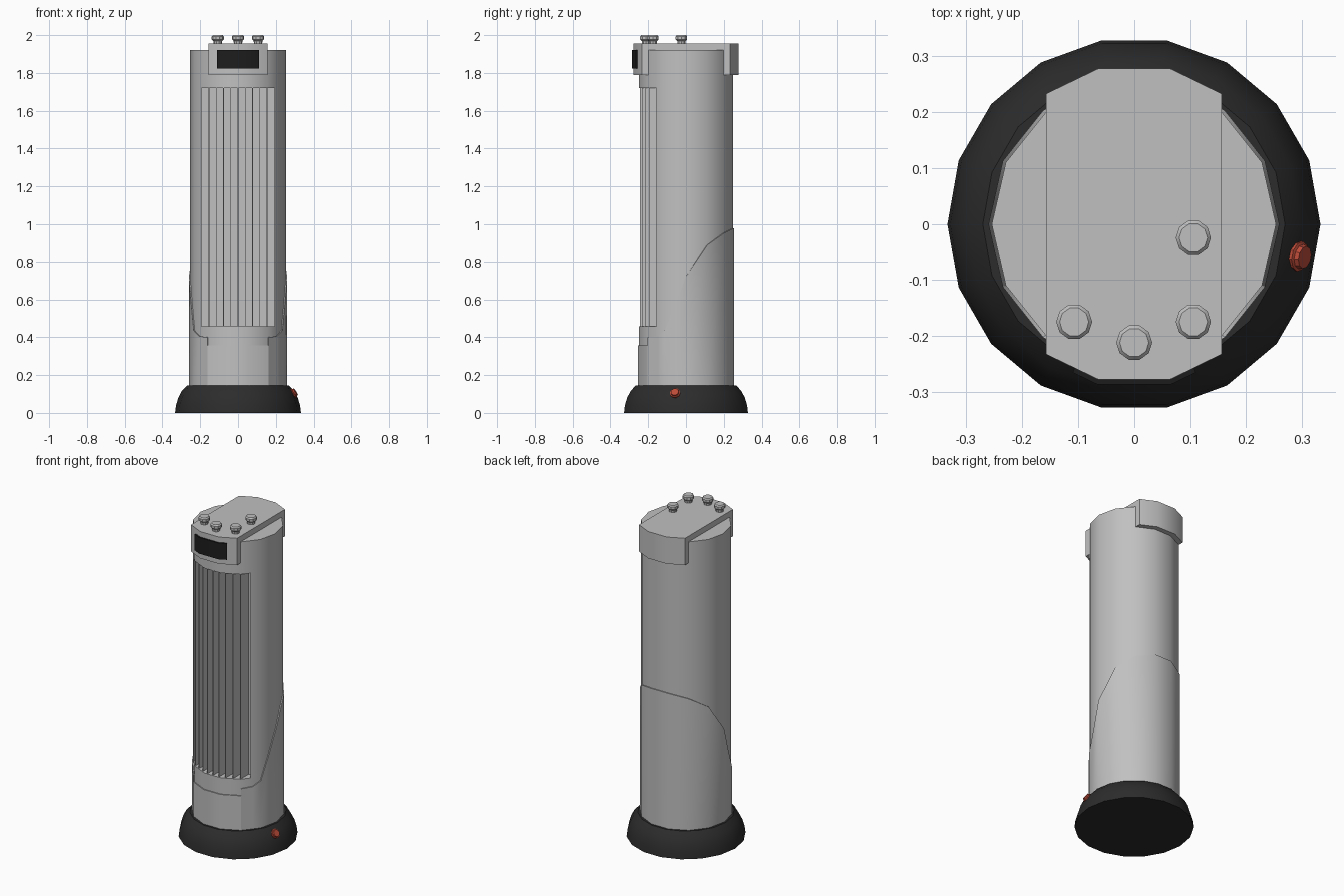
import bpy, bmesh, math
from mathutils import Vector

cube = bpy.data.objects.get("Cube")
if cube:
    bpy.data.objects.remove(cube, do_unlink=True)


def material(name, rgb):
    m = bpy.data.materials.new(name)
    m.use_nodes = True
    m.diffuse_color = (*rgb, 1)
    m.node_tree.nodes["Principled BSDF"].inputs["Base Color"].default_value = (*rgb, 1)
    return m


GREY = material("light_grey", (0.53, 0.53, 0.53))
BLACK = material("matte_black", (0.025, 0.025, 0.025))
SCREEN = material("screen_black", (0.012, 0.012, 0.012))
RED = material("switch_red", (0.5, 0.07, 0.04))

SIDES = 14


def ring(k, r):
    """Point on the 14-sided outline, k edges round from the front centre."""
    i = math.floor(k - 0.5)
    a, b = [Vector((r * math.cos(t), r * math.sin(t), 0)) for t in
            [(j + 0.5) * math.tau / SIDES - math.pi / 2 for j in (i, i + 1)]]
    return a.lerp(b, k - 0.5 - i)


def finish(name, bm, mat, smooth=True):
    bmesh.ops.remove_doubles(bm, verts=bm.verts, dist=1e-5)
    bmesh.ops.recalc_face_normals(bm, faces=bm.faces)
    mesh = bpy.data.meshes.new(name)
    bm.to_mesh(mesh)
    bm.free()
    mesh.materials.append(mat)
    obj = bpy.data.objects.new(name, mesh)
    bpy.context.collection.objects.link(obj)
    if smooth:
        smooth_edges(obj)
    return obj


def smooth_edges(obj):
    bpy.ops.object.select_all(action="DESELECT")
    obj.select_set(True)
    bpy.context.view_layer.objects.active = obj
    bpy.ops.object.shade_smooth_by_angle(angle=math.radians(32))


def lathe(name, profile, sides, mat):
    """Closed turned solid from (radius, height) pairs."""
    bm = bmesh.new()
    rows = [[bm.verts.new((r * math.cos(s * math.tau / sides),
                           r * math.sin(s * math.tau / sides), z))
             for s in range(sides)] for r, z in profile]
    for low, high in zip(rows, rows[1:]):
        for s in range(sides):
            t = (s + 1) % sides
            bm.faces.new((low[s], low[t], high[t], high[s]))
    bm.faces.new(rows[0])
    bm.faces.new(rows[-1])
    return finish(name, bm, mat)


def prism(name, outline, z0, z1, mat):
    bm = bmesh.new()
    face = bm.faces.new([bm.verts.new((p.x, p.y, z0)) for p in outline])
    new = bmesh.ops.extrude_face_region(bm, geom=[face])["geom"]
    bmesh.ops.translate(bm, vec=(0, 0, z1 - z0),
                        verts=[v for v in new if isinstance(v, bmesh.types.BMVert)])
    # the extrusion keeps the starting face as the bottom cap
    if not face.is_valid or len(bm.faces) < len(outline) + 2:
        bm.faces.new([e for e in bm.verts if abs(e.co.z - z0) < 1e-6])
    return finish(name, bm, mat)


def box(name, x0, x1, y0, y1, z0, z1, mat):
    bm = bmesh.new()
    bmesh.ops.create_cube(bm, size=1)
    for v in bm.verts:
        v.co = ((x0 + x1) / 2 + v.co.x * (x1 - x0),
                (y0 + y1) / 2 + v.co.y * (y1 - y0),
                (z0 + z1) / 2 + v.co.z * (z1 - z0))
    return finish(name, bm, mat, smooth=False)


# Flared base
lathe("base", [(0.333, 0), (0.328, 0.04), (0.316, 0.08), (0.298, 0.115), (0.27, 0.145)],
      18, BLACK)

# Main column with a deep rectangular grille opening
GRILLE_LOW, GRILLE_HIGH, GRILLE_BACK = 0.457, 1.72, -0.12
column = lathe("column", [(0.254, 0.14), (0.254, 1.92)], SIDES, GREY)
cutter = box("grille_cutter", -0.193, 0.193, -0.4, GRILLE_BACK, GRILLE_LOW, GRILLE_HIGH, GREY)
cutter.hide_render = True
cut = column.modifiers.new("grille_opening", "BOOLEAN")
cut.operation = "DIFFERENCE"
cut.solver = "EXACT"
cut.object = cutter
bpy.context.view_layer.objects.active = column
bpy.ops.object.modifier_apply(modifier=cut.name)
bpy.data.objects.remove(cutter, do_unlink=True)
smooth_edges(column)

# Upright grille fins whose front edges follow the column outline
inner, outer = ring(0.5, 0.25), ring(1.5, 0.25)
for i in range(-4, 5):
    x = i * 0.0385
    f = max(0, (abs(x) - inner.x) / (outer.x - inner.x))
    y = inner.y + f * (outer.y - inner.y)
    box("grille_fin", x - 0.002, x + 0.002, y, GRILLE_BACK + 0.002,
        GRILLE_LOW - 0.002, GRILLE_HIGH + 0.002, GREY)

# Lower shell: sweeping top edge, low at the front and high at the back
half = [(0, 0.357), (0.5, 0.357), (1.5, 0.357), (1.5, 0.4), (2.1, 0.405), (2.5, 0.435),
        (3, 0.57), (3.5, 0.72), (4.5, 0.89), (5.5, 0.955), (6.5, 0.98), (7, 0.98)]
loop = half + [(SIDES - k, z) for k, z in reversed(half)]
bm = bmesh.new()
for (k0, z0), (k1, z1) in zip(loop, loop[1:]):
    if (k0, z0) == (k1, z1):
        continue
    a, b, c, d = ring(k0, 0.26), ring(k1, 0.26), ring(k0, 0.25), ring(k1, 0.25)
    up0, up1, foot = Vector((0, 0, z0)), Vector((0, 0, z1)), Vector((0, 0, 0.14))
    if k0 != k1:
        bm.faces.new([bm.verts.new(p) for p in (a + foot, b + foot, b + up1, a + up0)])
    bm.faces.new([bm.verts.new(p) for p in (a + up0, b + up1, d + up1, c + up0)])
finish("lower_shell", bm, GREY)

# Lid with front and back flaps, trimmed flat on both sides
LID_TOP = 1.955
front = [-1.317, -0.5, 0.5, 1.317]
lid_steps = front + [7 + k for k in front]
prism("lid", [ring(k, 0.285) for k in lid_steps], 1.79, LID_TOP, GREY)

# Display wrapped round the front flap
wrap = [-0.877, -0.5, 0.5, 0.877]
prism("display", [ring(k, 0.294) for k in wrap] + [ring(k, 0.28) for k in reversed(wrap)],
      1.822, 1.922, SCREEN)

# Control knobs
for x, y in [(-0.107, -0.175), (0, -0.212), (0.106, -0.175), (0.106, -0.024)]:
    knob = lathe("knob", [(0.022, 0), (0.023, 0.014), (0.032, 0.022), (0.032, 0.038),
                          (0.026, 0.045)], 10, GREY)
    knob.location = (x, y, LID_TOP)

# Tilted power switch on the base
switch = lathe("power_switch", [(0.028, -0.015), (0.028, 0.006), (0.023, 0.008),
                                (0.021, 0.016)], 10, RED)
switch.location = (0.292, -0.057, 0.103)
switch.rotation_euler = Vector((0.83, -0.16, 0.53)).to_track_quat("Z", "Y").to_euler()
